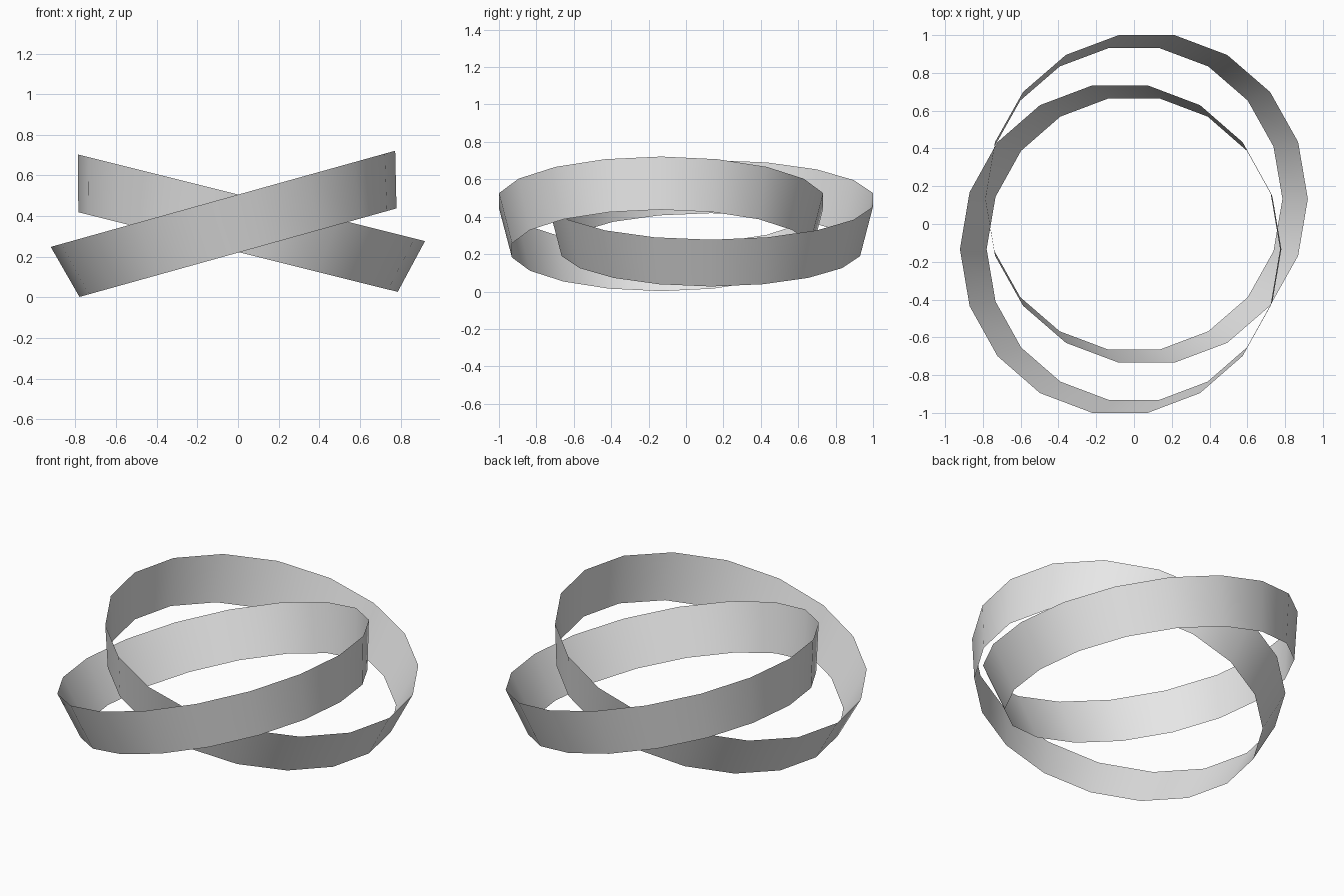
import bpy
import bmesh
import math
from mathutils import Matrix

default = bpy.data.objects.get("Cube")
if default:
    bpy.data.objects.remove(default, do_unlink=True)

SIDES = 18
TOP_RADIUS, BOTTOM_RADIUS, HEIGHT = 0.88, 0.81, 0.275

grey = bpy.data.materials.new("light grey")
grey.use_nodes = True
grey.diffuse_color = (0.8, 0.8, 0.8, 1)
grey.node_tree.nodes["Principled BSDF"].inputs["Base Color"].default_value = (0.8, 0.8, 0.8, 1)


def band(name, y, z, tilt):
    """Open flared ribbon, tilted about y through the centre of its lower rim."""
    bm = bmesh.new()
    bmesh.ops.create_cone(bm, cap_ends=False, segments=SIDES,
                          radius1=BOTTOM_RADIUS, radius2=TOP_RADIUS, depth=HEIGHT)
    # A corner points along x and a flat side along y
    corner = max(bm.verts, key=lambda v: v.co.x).co
    turn = Matrix.Rotation(-math.atan2(corner.y, corner.x), 4, "Z")
    place = (Matrix.Translation((0, y, z)) @ Matrix.Rotation(math.radians(tilt), 4, "Y")
             @ Matrix.Translation((0, 0, HEIGHT / 2)))
    bm.transform(place @ turn)
    for face in bm.faces:
        face.smooth = True
    mesh = bpy.data.meshes.new(name)
    bm.to_mesh(mesh)
    bm.free()
    mesh.materials.append(grey)
    obj = bpy.data.objects.new(name, mesh)
    bpy.context.collection.objects.link(obj)


# Two crossing bands with opposite tilts
band("front_band", -0.133, 0.22, -15.6)
band("back_band", 0.133, 0.223, 14)
